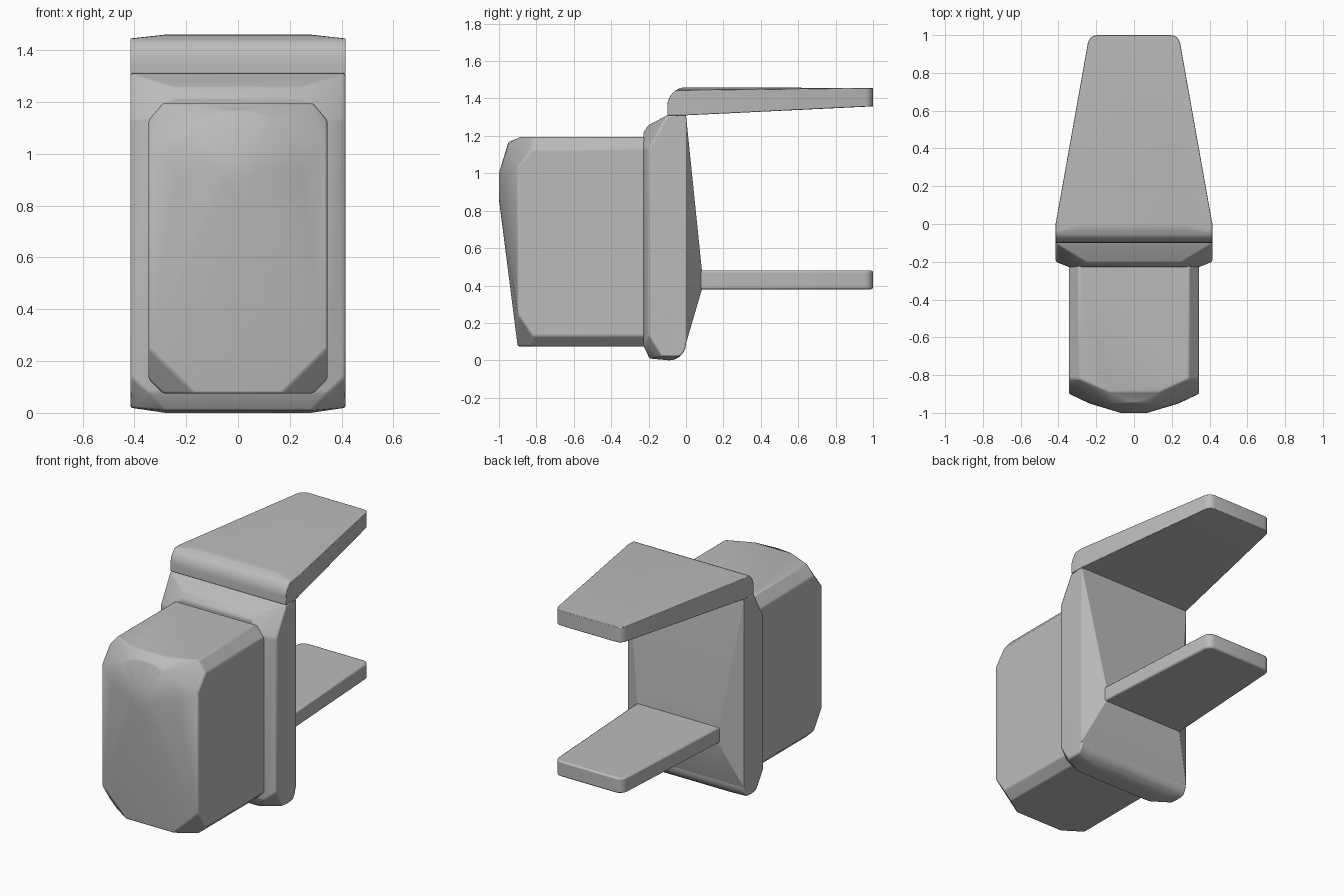
import bpy, bmesh, math

cube = bpy.data.objects.get("Cube")
if cube:
    bpy.data.objects.remove(cube, do_unlink=True)

grey = bpy.data.materials.new("mid_grey")
grey.use_nodes = True
grey.diffuse_color = (0.5, 0.5, 0.5, 1)
grey.node_tree.nodes["Principled BSDF"].inputs["Base Color"].default_value = (0.5, 0.5, 0.5, 1)


def mirrored(points):
    return [(s * x, y, z) for x, y, z in points for s in (1, -1)]


def arc(cx, cy, radius, start, end, steps):
    angles = [math.radians(start + (end - start) * i / steps) for i in range(steps + 1)]
    return [(cx + radius * math.cos(a), cy + radius * math.sin(a)) for a in angles]


def solid(name, points, bevel, smooth_angle=30):
    """Convex faceted block spanning the given points, with softened edges."""
    bm = bmesh.new()
    for p in points:
        bm.verts.new(p)
    bmesh.ops.remove_doubles(bm, verts=bm.verts, dist=0.0005)
    hull = bmesh.ops.convex_hull(bm, input=bm.verts)
    spare = {v for v in hull["geom_interior"] + hull["geom_unused"]
             if isinstance(v, bmesh.types.BMVert)}
    bmesh.ops.delete(bm, geom=list(spare), context="VERTS")
    bmesh.ops.dissolve_limit(bm, angle_limit=math.radians(1), verts=bm.verts, edges=bm.edges)
    bmesh.ops.recalc_face_normals(bm, faces=bm.faces)
    mesh = bpy.data.meshes.new(name)
    bm.to_mesh(mesh)
    bm.free()
    mesh.materials.append(grey)
    obj = bpy.data.objects.new(name, mesh)
    bpy.context.collection.objects.link(obj)
    mod = obj.modifiers.new("soft_edges", "BEVEL")
    mod.width = bevel
    mod.segments = 2
    mod.angle_limit = math.radians(25)
    bpy.ops.object.select_all(action="DESELECT")
    obj.select_set(True)
    bpy.context.view_layer.objects.active = obj
    bpy.ops.object.shade_smooth_by_angle(angle=math.radians(smooth_angle))
    return obj


# Front housing: chamfered block with a bulging nose
housing = []
for y in (-0.2, -0.82):
    housing += mirrored([(0.345, y, 0.13), (0.29, y, 0.075),
                         (0.29, y, 1.195), (0.345, y, 1.13)])
housing += mirrored([(0.345, -0.9, 0.25), (0.345, -0.9, 1.03),
                     (0.17, -0.9, 0.075), (0.13, -0.89, 1.195)])
housing += [(x, -0.95, z) for x, z in arc(0, 0.93, 0.236, 0, 180, 12)]
housing += [(x, -1.0, z) for x, z in arc(0, 0.93, 0.07, 0, 360, 24)]
solid("front_housing", housing, 0.008)

# Mounting plate: chamfered front, rounded lower back edge
plate = [(0.415, -0.2, 0.14), (0.415, -0.2, 1.13), (0.345, -0.228, 0.08),
         (0.345, -0.228, 1.14), (0.25, -0.228, 1.22), (0.25, -0.2, 1.258),
         (0.415, -0.1, 1.31), (0.28, -0.195, 0.01), (0.41, -0.13, 0.02),
         (0.415, 0, 1.31)]
for y, z in arc(-0.09, 0.09, 0.09, -90, 0, 6):
    plate += [(0.28, y, z), (0.415, y, max(z, 0.02))]
solid("mounting_plate", mirrored(plate), 0.008)

# Raised back panel that slopes towards the lower arm
panel = [(0.415, -0.05, 1.31), (0.415, 0, 1.31), (0.415, -0.05, 0.09),
         (0.415, 0, 0.09), (0.29, 0.085, 0.48), (0.29, 0.085, 0.38)]
solid("back_panel", mirrored(panel), 0.002, 20)

# Upper arm: curved shoulder and tapered tongue
shoulder = [(-0.1, 1.31), (0, 1.31)] + arc(0, 1.36, 0.1, 180, 90, 8)
upper = []
for y, z in shoulder:
    upper += [(0.415, y, min(z, 1.445)), (0.28, y, z)]
for x, y in arc(0.195, 0.95, 0.05, 10, 90, 4):
    upper += [(x, y, 1.358), (x, y, 1.456)]
solid("upper_arm", mirrored(upper), 0.01)

# Lower arm: tapered tongue
lower = [(0.3, 0.02, 0.38), (0.3, 0.02, 0.48)]
for x, y in arc(0.195, 0.95, 0.05, 5, 90, 4):
    lower += [(x, y, 0.38), (x, y, 0.48)]
solid("lower_arm", mirrored(lower), 0.01)
